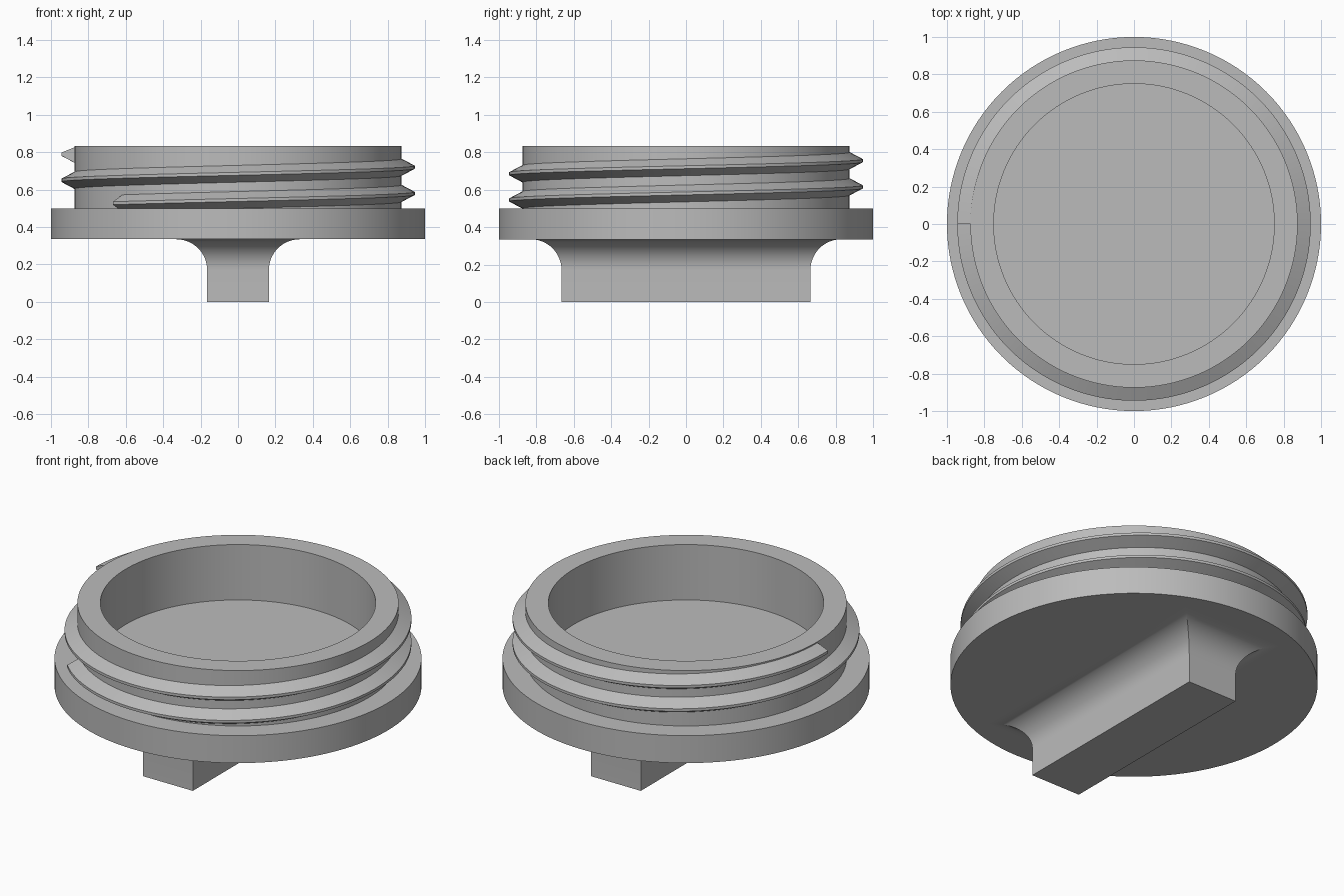
import bpy, bmesh, math

if "Cube" in bpy.data.objects:
    bpy.data.objects.remove(bpy.data.objects["Cube"])

grey = bpy.data.materials.new("plain grey")
grey.diffuse_color = (0.5, 0.5, 0.5, 1)
grey.use_nodes = True
grey.node_tree.nodes["Principled BSDF"].inputs["Base Color"].default_value = grey.diffuse_color


def finish(name, bm):
    """Turn a bmesh into a named, coloured object with sharp edges kept."""
    bmesh.ops.remove_doubles(bm, verts=bm.verts, dist=1e-5)
    bmesh.ops.recalc_face_normals(bm, faces=bm.faces)
    mesh = bpy.data.meshes.new(name)
    bm.to_mesh(mesh)
    bm.free()
    mesh.materials.append(grey)
    obj = bpy.data.objects.new(name, mesh)
    bpy.context.collection.objects.link(obj)
    bpy.ops.object.select_all(action='DESELECT')
    obj.select_set(True)
    bpy.context.view_layer.objects.active = obj
    bpy.ops.object.shade_smooth_by_angle(angle=math.radians(25))
    return obj


def loft(bm, rings, capped=True):
    """Skin a list of closed rings of points, with end caps."""
    loops = [[bm.verts.new(p) for p in ring] for ring in rings]
    n = len(loops[0])
    for a, b in zip(loops, loops[1:]):
        for i in range(n):
            j = (i + 1) % n
            bm.faces.new((a[i], a[j], b[j], b[i]))
    if capped:
        bm.faces.new(loops[0])
        bm.faces.new(loops[-1])


BASE, RIM, TOP = 0.335, 0.5, 0.833

# Cap body: flange and hollow neck as one turned profile
SEG = 128
profile = [(1, BASE), (1, RIM), (0.875, RIM), (0.875, TOP), (0.75, TOP), (0.75, RIM)]
bm = bmesh.new()
loft(bm, [[(r * math.cos(t), r * math.sin(t), z)
           for t in (2 * math.pi * i / SEG for i in range(SEG))]
          for r, z in profile])
finish("cap_body", bm)

# Screw thread: trapezoid section swept up a helix
PITCH, START, END = 0.14, -135, 540
section = [(0.86, -0.053), (0.945, -0.008), (0.945, 0.008), (0.86, 0.053)]
rings = []
STEPS = 240
for i in range(STEPS + 1):
    deg = START + (END - START) * i / STEPS
    t = math.radians(deg)
    mid = 0.65 + PITCH * (deg - 180) / 360
    rings.append([(r * math.cos(t), r * math.sin(t), min(mid + h, TOP - 0.0005))
                  for r, h in section])
bm = bmesh.new()
loft(bm, rings)
finish("screw_thread", bm)

# Grip bar: rectangular block flaring into the flange with a mitred fillet
HX, HY, FILLET = 0.165, 0.665, 0.165
levels = [(0, 0)]
for i in range(17):
    a = math.pi / 2 * i / 16
    levels.append((BASE - FILLET + FILLET * math.sin(a), FILLET * (1 - math.cos(a))))
bm = bmesh.new()
loft(bm, [[(sx * (HX + d), sy * (HY + d), z)
           for sx, sy in ((-1, -1), (1, -1), (1, 1), (-1, 1))] for z, d in levels])
finish("grip_bar", bm)
